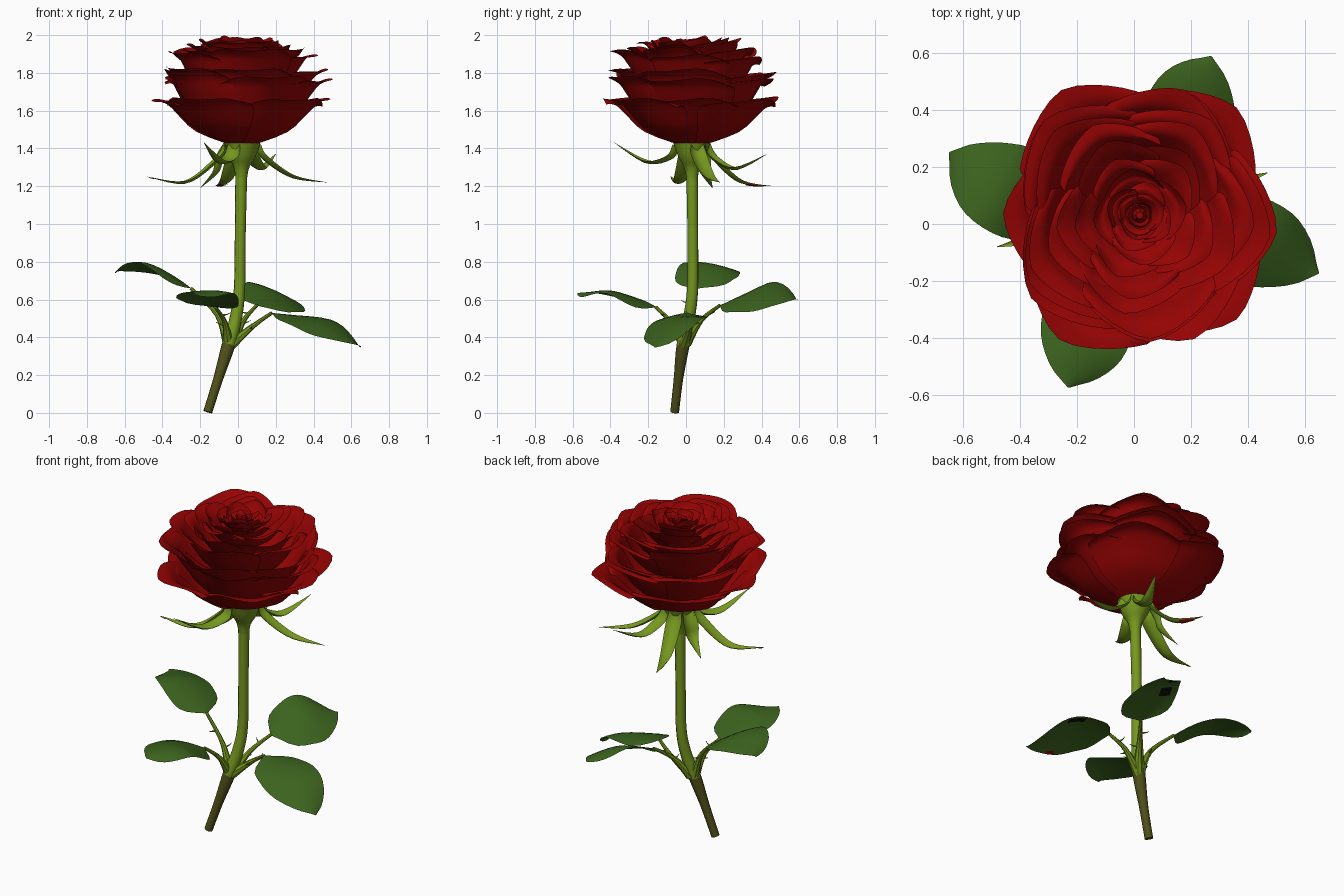
import bpy, bmesh, math, random
from mathutils import Vector

random.seed(7)
cube = bpy.data.objects.get("Cube")
if cube:
    bpy.data.objects.remove(cube, do_unlink=True)


def material(name, rgb):
    m = bpy.data.materials.new(name)
    m.use_nodes = True
    m.diffuse_color = (*rgb, 1)
    m.node_tree.nodes["Principled BSDF"].inputs["Base Color"].default_value = (*rgb, 1)
    return m


RED = material("petal red", (0.3, 0.001, 0.001))
LEAF = material("leaf green", (0.045, 0.125, 0.013))
GREEN = material("stem green", (0.18, 0.31, 0.013))
BARK = material("old stem olive", (0.08, 0.08, 0.011))
BLACK = material("blight black", (0.003, 0.004, 0.003))


def spline(points, t):
    """Smooth curve through points, t from 0 to 1."""
    p = [Vector(q) for q in points]
    s = min(max(t, 0), 1) * (len(p) - 1)
    i = min(int(s), len(p) - 2)
    f = s - i
    a, b, c, d = p[max(i - 1, 0)], p[i], p[i + 1], p[min(i + 2, len(p) - 1)]
    return b + 0.5 * f * (c - a + f * (2 * a - 5 * b + 4 * c - d + f * (3 * (b - c) + d - a)))


def surface(name, rows, mats, closed=False, rule=None):
    """Skin rows of points into one object; closed rows are capped."""
    bm = bmesh.new()
    grid = [[bm.verts.new(p) for p in row] for row in rows]
    n = len(grid[0])
    for lo, hi in zip(grid, grid[1:]):
        for j in range(n if closed else n - 1):
            k = (j + 1) % n
            bm.faces.new((lo[j], lo[k], hi[k], hi[j]))
    if closed:
        bm.faces.new(grid[0][::-1])
        bm.faces.new(grid[-1])
    if rule:
        for f in bm.faces:
            f.material_index = rule(f.calc_center_median())
    me = bpy.data.meshes.new(name)
    bm.to_mesh(me)
    bm.free()
    for m in mats:
        me.materials.append(m)
    ob = bpy.data.objects.new(name, me)
    bpy.context.collection.objects.link(ob)
    bpy.ops.object.select_all(action="DESELECT")
    ob.select_set(True)
    bpy.context.view_layer.objects.active = ob
    bpy.ops.object.shade_smooth_by_angle(angle=math.radians(40))


def tube(name, path, radii, mats, steps=16, sides=10, rule=None):
    rows = []
    for i in range(steps + 1):
        t = i / steps
        tangent = spline(path, t + 0.02) - spline(path, t - 0.02)
        x = tangent.cross(Vector((0.1, 1, 0.05))).normalized()
        y = tangent.cross(x).normalized()
        r = spline([(q, 0, 0) for q in radii], t).x
        c = spline(path, t)
        rows.append([c + r * (x * math.cos(a) + y * math.sin(a))
                     for a in (math.tau * j / sides for j in range(sides))])
    surface(name, rows, mats, True, rule)


def blade(name, path, width, mat, shape, fold, wave=0.0, roll=0.0, span=(0, 1, -1, 1), drop=0.0):
    """Leaf-like sheet along a path; span and drop make a patch just beneath it."""
    rows = []
    for i in range(17):
        t = span[0] + (span[1] - span[0]) * i / 16
        tangent = spline(path, t + 0.03) - spline(path, t - 0.03)
        side = tangent.cross(Vector((0, 0, 1))).normalized()
        up = side.cross(tangent).normalized()
        w = width * max(spline([(q, 0, 0) for q in shape], t).x, 0.004)
        c = spline(path, t)
        row = []
        for j in range(9):
            u = span[2] + (span[3] - span[2]) * j / 8
            lift = w * (roll * u - fold * u * u) + wave * u * math.sin(9 * t) - drop
            row.append(c + side * w * u + up * lift)
        rows.append(row)
    surface(name, rows, [mat])


# Stem with an old woody foot, and the swelling below the bloom
tube("stem", [(-0.16, -0.06, 0.005), (-0.105, -0.04, 0.18), (-0.05, -0.015, 0.36),
              (-0.012, 0.015, 0.5), (0.008, 0.035, 0.66), (0.012, 0.036, 0.95), (0.018, 0.032, 1.3)],
     [0.024, 0.026, 0.036, 0.033, 0.03, 0.029, 0.032], [GREEN, BARK], steps=30,
     rule=lambda c: 1 if c.z < 0.37 else 0)
tube("calyx_cup", [(0.018, 0.032, 1.24), (0.018, 0.032, 1.3), (0.02, 0.032, 1.36), (0.02, 0.032, 1.43)],
     [0.03, 0.042, 0.075, 0.1], [GREEN], steps=10, sides=14)

# Sepals spreading from the cup: tip, sag height, red blush under part of the length
CENTRE = Vector((0.02, 0.03, 0))
SEPAL = [0.8, 1, 0.75, 0.03]
for i, (tip, sag, blush) in enumerate([
        ((0.47, 0.18, 1.22), 1.245, None), ((-0.48, -0.08, 1.25), 1.215, (0.92, 1, -1, 1)),
        ((-0.18, -0.38, 1.43), 1.32, None), ((0.2, 0.43, 1.37), 1.285, None),
        ((-0.2, 0.14, 1.19), 1.27, None), ((-0.12, 0.46, 1.2), 1.22, (0.74, 0.88, -0.8, 0.9))]):
    tip = Vector(tip)
    out = Vector((tip.x, tip.y, 0)) - CENTRE
    d = out.normalized()
    path = [CENTRE + d * 0.08 + Vector((0, 0, 1.415)), CENTRE + d * 0.115 + Vector((0, 0, 1.345)),
            CENTRE + out * 0.58 + Vector((0, 0, sag)), tip]
    blade(f"sepal_{i + 1}", path, 0.045, GREEN, SEPAL, -0.45)
    if blush:
        blade(f"sepal_{i + 1}_blush", path, 0.045, RED, SEPAL, -0.45, span=blush, drop=0.004)

# Leaf stalks and leaves: sideways roll, then stalk start, bend, leaf base, crest and tip
LEAVES = {
    "back": (-0.42, [(-0.03, 0.0, 0.37), (0.03, 0.08, 0.49), (0.1, 0.18, 0.57), (0.2, 0.4, 0.64), (0.27, 0.59, 0.6)]),
    "right": (-0.15, [(-0.05, -0.01, 0.36), (-0.11, 0.01, 0.52), (-0.25, 0.05, 0.66), (-0.46, 0.13, 0.785), (-0.65, 0.25, 0.745)]),
    "left": (-0.15, [(-0.04, -0.01, 0.36), (0.08, 0.02, 0.46), (0.18, 0.0, 0.53), (0.43, -0.07, 0.485), (0.65, -0.17, 0.35)]),
    "front": (0.0, [(-0.05, -0.01, 0.36), (-0.07, -0.08, 0.48), (-0.12, -0.16, 0.56), (-0.17, -0.38, 0.645), (-0.23, -0.575, 0.63)]),
}
# Blemishes on the undersides: colour and stretch of the leaf
SPOTS = {"back": [(BLACK, (0.62, 0.74, -0.85, -0.5)), (BLACK, (0.36, 0.48, -0.75, -0.35))],
         "left": [(BLACK, (0.4, 0.56, -0.9, -0.62)), (RED, (0.62, 0.7, 0.8, 0.95))]}
for name, (roll, (start, bend, base, crest, tip)) in LEAVES.items():
    tube(name + "_leaf_stalk", [start, bend, base], [0.03, 0.014, 0.009], [GREEN], steps=10, sides=8)
    form = ([0.05, 0.8, 1, 1, 0.87, 0.52, 0.02], 0.16, 0.012, roll)
    blade(name + "_leaf", [base, crest, tip], 0.16, LEAF, *form)
    for colour, span in SPOTS.get(name, []):
        blade(name + "_leaf_spot", [base, crest, tip], 0.16, colour, *form, span, 0.004)
    # Thorns on the stalk
    for t, s in ((0.45, 1), (0.7, -1)):
        p = spline([start, bend, base], t)
        d = (Vector(base) - Vector(start)).cross(Vector((0, 0, 1))).normalized() * s
        tube(name + "_thorn", [p, p + d * 0.03, p + d * 0.055 + Vector((0, 0, 0.012))],
             [0.008, 0.004, 0.0008], [GREEN], steps=3, sides=5)


def petal(name, angle, half, radius, z0, rim, droop, bite, bowl=0.52, wall=0.74):
    """Cupped petal with a pointed, outward-curled lip."""
    profile = [(min(0.05, radius * 0.4), 0, z0), (radius * bowl, 0, z0 + 0.32 * (rim - z0)),
               (radius * wall, 0, z0 + 0.72 * (rim - z0)), (radius * 0.86, 0, rim - 0.016),
               (radius, 0, rim - droop)]
    rows = []
    for i in range(13):
        v = i / 12
        p = spline(profile, v)
        row = []
        for j in range(13):
            u = j / 6 - 1
            corner = math.sqrt(u * u + 0.01) - 0.1
            a = angle + u * half * (0.85 + 0.15 * math.sin(math.pi * v))
            r = p.x * (1 - bite * v * (1.25 * corner - 0.25 * u * u) + 0.03 * u)
            z = p.z - 0.035 * v * abs(u) ** 3 + 0.008 * v ** 3 * math.sin(5 * u + angle)
            row.append(CENTRE + Vector((r * math.cos(a), r * math.sin(a), z)))
        rows.append(row)
    surface(name, rows, [RED])


# Outer petals set the angular outline of the bloom
for i, (deg, r) in enumerate([(0, 0.47), (48, 0.51), (122, 0.52), (179, 0.48), (237, 0.52), (313, 0.5)]):
    petal(f"outer_petal_{i + 1}", math.radians(deg), math.radians(43), r, 1.415,
          1.67 + random.uniform(-0.012, 0.012), 0.005, 0.18, 0.49, 0.72)

# Inner whorls: count, radius, base height, rim height
WHORLS = [(5, 0.485, 1.45, 1.775), (5, 0.46, 1.5, 1.805), (5, 0.42, 1.6, 1.9),
          (5, 0.35, 1.69, 1.93), (5, 0.285, 1.78, 1.96), (5, 0.225, 1.84, 1.97),
          (4, 0.17, 1.87, 1.965), (4, 0.125, 1.89, 1.965), (3, 0.085, 1.9, 1.97), (3, 0.05, 1.91, 1.965)]
for k, (count, r, z0, rim) in enumerate(WHORLS):
    for i in range(count):
        petal(f"whorl_{k + 1}_petal_{i + 1}",
              math.tau * i / count + k * 2.4 + random.uniform(-0.14, 0.14),
              math.pi / count * 1.3, r * random.uniform(0.95, 1.05), z0,
              rim + random.uniform(-0.02, 0.02), random.uniform(-0.025, 0.015), 0.2)

# Closed bud in the heart
tube("bud", [(0.02, 0.03, 1.8), (0.02, 0.03, 1.88), (0.02, 0.03, 1.96)], [0.03, 0.04, 0.012],
     [RED], steps=8, sides=8)
